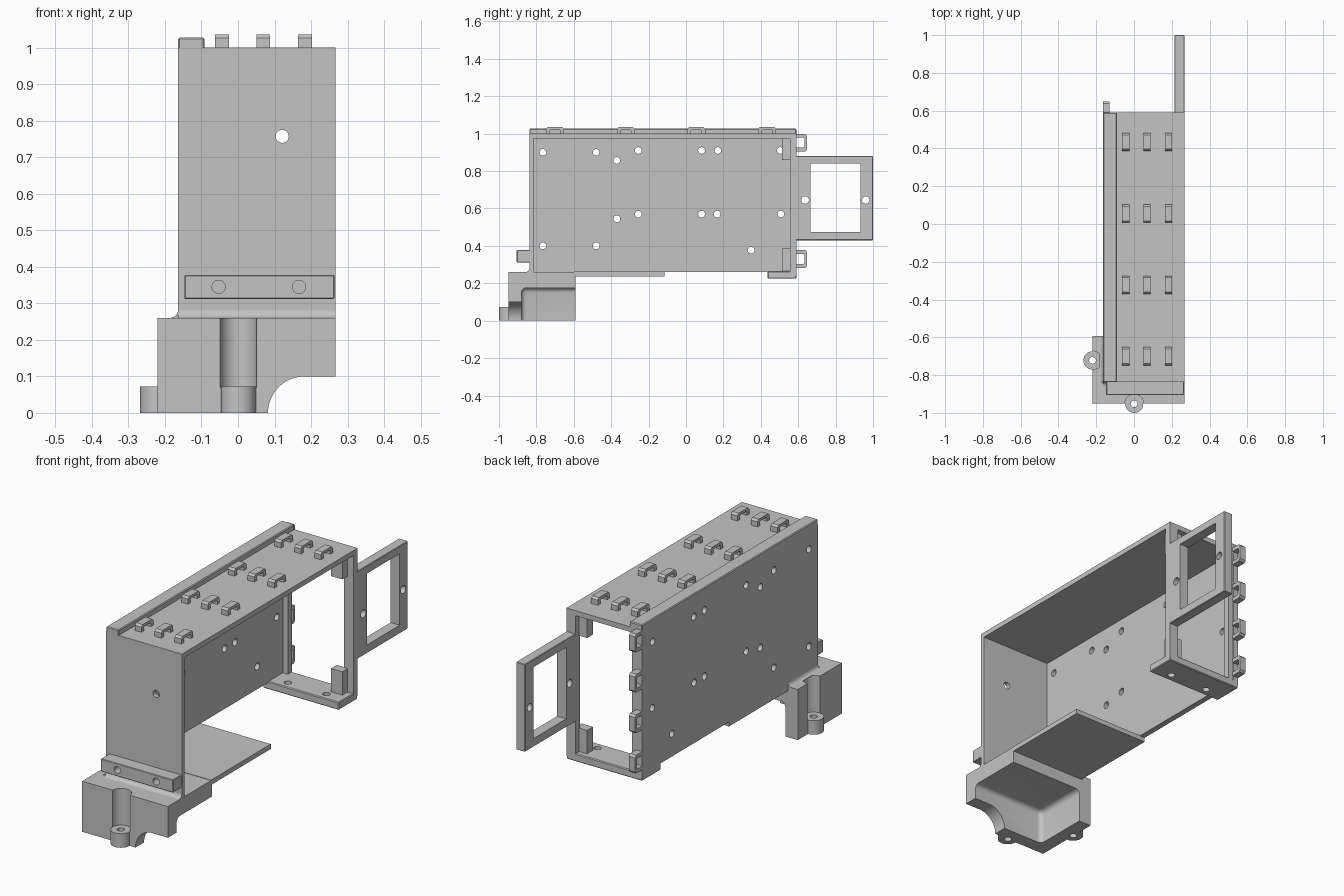
import bpy, bmesh, math
from mathutils import Matrix, Vector

if "Cube" in bpy.data.objects:
    bpy.data.objects.remove(bpy.data.objects["Cube"])

grey = bpy.data.materials.new("plain_grey")
grey.diffuse_color = (0.55, 0.55, 0.55, 1)
grey.use_nodes = True
grey.node_tree.nodes["Principled BSDF"].inputs["Base Color"].default_value = grey.diffuse_color


def finish(name, bm):
    me = bpy.data.meshes.new(name)
    bm.to_mesh(me)
    bm.free()
    me.materials.append(grey)
    ob = bpy.data.objects.new(name, me)
    bpy.context.collection.objects.link(ob)
    return ob


def box(name, x, y, z, bevel=0.0, seg=3):
    """Box from three (min, max) ranges."""
    bm = bmesh.new()
    size = Vector((x[1] - x[0], y[1] - y[0], z[1] - z[0]))
    mid = Vector((sum(x) / 2, sum(y) / 2, sum(z) / 2))
    bmesh.ops.create_cube(bm, size=1, matrix=Matrix.Translation(mid) @ Matrix.Diagonal((*size, 1)))
    if bevel:
        bmesh.ops.bevel(bm, geom=bm.edges[:], offset=bevel, segments=seg, profile=0.5, affect='EDGES')
    return finish(name, bm)


def rod(name, centre, r, length, axis='Z', seg=24):
    bm = bmesh.new()
    rot = {'X': Matrix.Rotation(math.pi / 2, 4, 'Y'), 'Y': Matrix.Rotation(math.pi / 2, 4, 'X'),
           'Z': Matrix.Identity(4)}[axis]
    bmesh.ops.create_cone(bm, cap_ends=True, segments=seg, radius1=r, radius2=r, depth=length,
                          matrix=Matrix.Translation(centre) @ rot)
    return finish(name, bm)


def boolean(ob, tools, op='DIFFERENCE'):
    for t in tools:
        m = ob.modifiers.new("bool", 'BOOLEAN')
        m.operation, m.object, m.solver = op, t, 'EXACT'
        bpy.context.view_layer.objects.active = ob
        bpy.ops.object.modifier_apply(modifier=m.name)
        bpy.data.objects.remove(t)
    return ob


def prism(name, pts, vec):
    """Extrude a closed outline of 3D points along a vector."""
    bm = bmesh.new()
    f = bm.faces.new([bm.verts.new(p) for p in pts])
    ext = bmesh.ops.extrude_face_region(bm, geom=[f])
    vs = [v for v in ext['geom'] if isinstance(v, bmesh.types.BMVert)]
    bmesh.ops.translate(bm, verts=vs, vec=vec)
    bmesh.ops.recalc_face_normals(bm, faces=bm.faces[:])
    return finish(name, bm)


def loop(name, across, a0, a1, base, height, wall, along):
    """Small cable loop: a U bridge, 'across' is its width range in x."""
    ch = 0.01
    out = [(a0, -0.005), (a0, height - ch), (a0 + ch, height), (a1 - ch, height), (a1, height - ch), (a1, -0.005)]
    inn = [(a1 - wall, -0.005), (a1 - wall, height - 0.02), (a1 - wall - 0.006, height - 0.014),
           (a0 + wall + 0.006, height - 0.014), (a0 + wall, height - 0.02), (a0 + wall, -0.005)]
    pts = [(across[0], a, base + h) if along == 'Y' else (across[0], base + h, a) for a, h in out + inn]
    return prism(name, pts, (across[1] - across[0], 0, 0))


XL, XR, XI = -0.164, 0.267, -0.134      # outer left, right, inner face of side wall
YF, YB = -0.837, 0.59                   # front and back of the case

# Side wall with mounting holes
wall = box("side_wall", (XL, XI), (YF, YB), (0.26, 1.0))
holes = [(-0.765, 0.9), (-0.48, 0.9), (-0.37, 0.857), (-0.255, 0.91), (0.083, 0.91), (0.17, 0.91),
         (0.505, 0.91), (-0.37, 0.545), (-0.255, 0.57), (0.083, 0.57), (0.167, 0.57), (0.507, 0.57),
         (-0.765, 0.4), (-0.48, 0.4), (0.348, 0.377)]
boolean(wall, [rod("cut", (-0.15, y, z), 0.018, 0.2, 'X', 20) for y, z in holes])

# Ridge along the upper edge of the side wall
box("top_ridge", (XL, -0.092), (YF, YB), (0.976, 1.027), 0.004, 1)

# Front wall, roof, floor
front = box("front_wall", (XL + 0.001, XR), (YF, -0.815), (0.255, 0.999))
boolean(front, [rod("cut", (0.121, -0.83, 0.757), 0.018, 0.2, 'Y')])
box("roof", (XI - 0.02, XR), (YF + 0.001, YB), (0.974, 1.0))
box("floor", (XL, XR), (-0.6, -0.115), (0.237, 0.262))

# Back frame: two posts, corner blocks and bottom plate with screw holes
box("back_post_right", (0.215, XR), (0.555, YB), (0.24, 0.99))
box("back_post_left", (XL + 0.001, -0.105), (0.555, YB - 0.0005), (0.24, 0.99))
for n, z in (("upper", (0.86, 0.985)), ("lower", (0.25, 0.385))):
    box(n + "_corner_block", (0.17, 0.235), (0.512, 0.56), z)
plate = box("back_bottom_plate", (XL, XR), (0.437, YB), (0.225, 0.265), 0.004, 1)
boolean(plate, [rod("cut", (x, 0.48, 0.24), 0.018, 0.2) for x in (-0.053, 0.167)])

# Window bracket behind the post
bracket = box("rear_bracket", (0.215, XR), (0.58, 1.0), (0.43, 0.88), 0.003, 1)
boolean(bracket, [box("cut", (0, 0.5), (0.665, 0.932), (0.473, 0.84))]
        + [rod("cut", (0.24, y, 0.645), 0.02, 0.3, 'X') for y in (0.637, 0.961)])

# Cable loops on the roof and on the back edge of the side wall
for y in (-0.7, -0.322, 0.055, 0.434):
    for x in (-0.044, 0.069, 0.183):
        loop("roof_loop", (x - 0.019, x + 0.019), y - 0.048, y + 0.048, 1.0, 0.036, 0.02, 'Y')
for z in (0.952, 0.746, 0.537, 0.33):
    loop("back_loop", (XL, -0.129), z - 0.047, z + 0.047, YB, 0.058, 0.02, 'Z')

# Front rail with two blind screw holes
rail = box("front_rail", (-0.147, 0.264), (-0.905, YF + 0.005), (0.312, 0.378), 0.003, 1)
boolean(rail, [rod("cut", (x, -0.9, 0.345), 0.018, 0.09, 'Y') for x in (-0.053, 0.167)])

# Foot: hollow block with screw ears and access grooves
foot = box("foot", (-0.221, XR), (-0.95, -0.592), (0, 0.26))
ears = [(0.001, -0.952), (-0.22, -0.722)]
boolean(foot, [box("cut", (-0.15, 0.6), (-0.88, -0.2), (-0.3, 0.175), 0.025, 4),
               rod("cut", (0.182, -0.93, 0), 0.1, 0.16, 'Y', 48),
               box("cut", (0.182, 0.5), (-1.01, -0.85), (-0.1, 0.0995))]
        + [rod("cut", (x, y, 0.22), 0.05, 0.3, 'Z', 32) for x, y in ears])
boolean(foot, [rod("ear", (x, y, 0.036), 0.048, 0.072, 'Z', 32) for x, y in ears], 'UNION')
boolean(foot, [rod("cut", (x, y, 0.036), 0.018, 0.3) for x, y in ears])

# Concave fillets where the case rises from the foot
r = 0.022
arc = [(r - r * math.sin(a), r - r * math.cos(a)) for a in [i * math.pi / 12 for i in range(7)]]
outline = [(-0.002, -0.002)] + [(r, -0.002)] + arc + [(-0.002, r)]
prism("front_fillet", [(XL, YF - d, 0.26 + h) for d, h in outline], (XR - XL, 0, 0))
prism("side_fillet", [(XL - d, YF, 0.26 + h) for d, h in outline], (0, -0.592 - YF, 0))

# Smooth the round surfaces only
for ob in bpy.data.objects:
    ob.select_set(True)
bpy.context.view_layer.objects.active = foot
bpy.ops.object.shade_smooth_by_angle(angle=math.radians(30))
